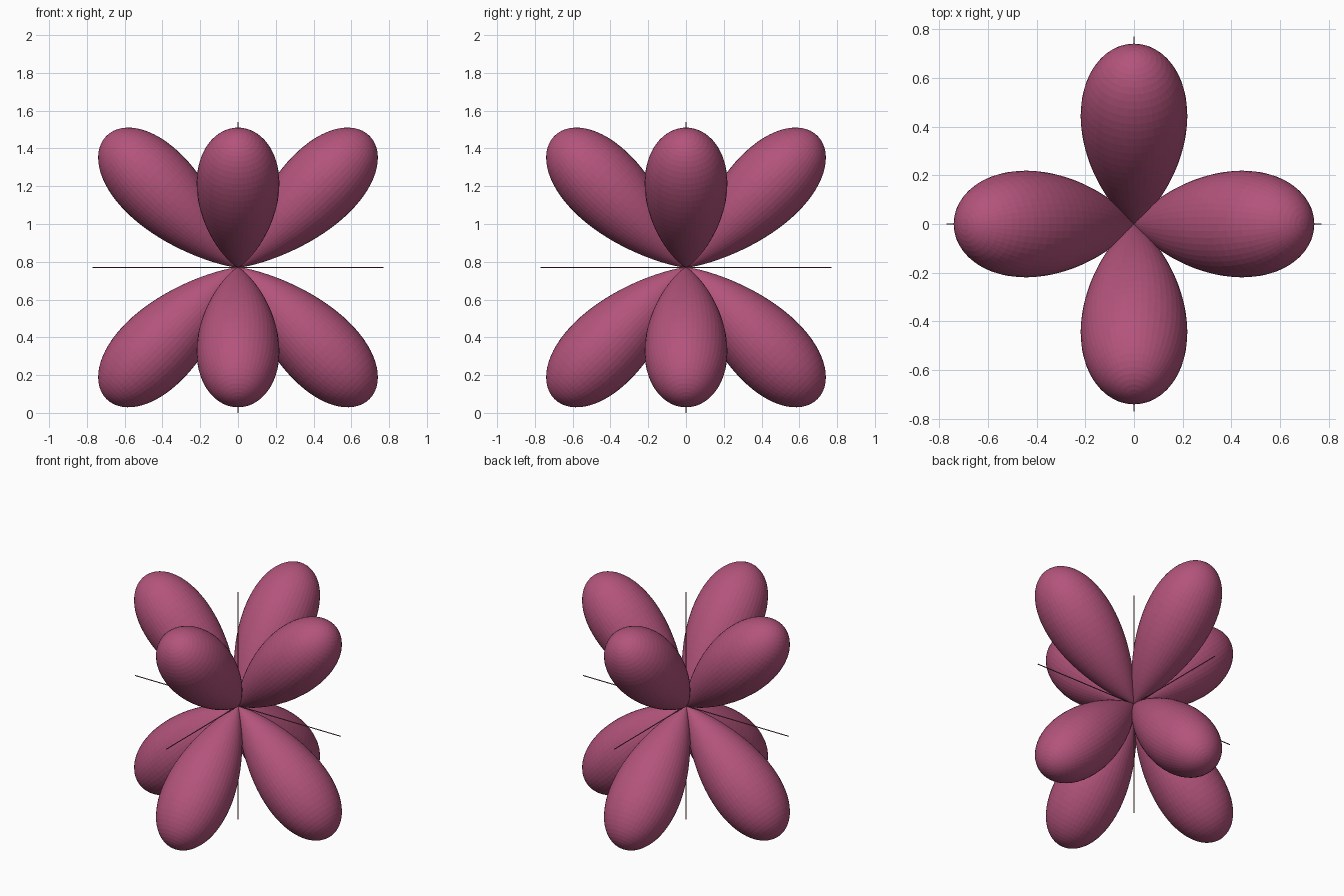
import bpy, bmesh, math
from mathutils import Matrix, Vector

if "Cube" in bpy.data.objects:
    bpy.data.objects.remove(bpy.data.objects["Cube"])

CENTER = Vector((0, 0, 0.77))
LENGTH = 0.985          # lobe length along its axis
R_PLANE, R_SIDE = 0.211, 0.219
P = 0.88                # taper exponent of the teardrop
RINGS, SIDES = 36, 48


def material(name, rgb):
    m = bpy.data.materials.new(name)
    m.diffuse_color = (*rgb, 1)
    m.use_nodes = True
    m.node_tree.nodes["Principled BSDF"].inputs["Base Color"].default_value = m.diffuse_color
    return m


def finish(name, bm, mat):
    bmesh.ops.recalc_face_normals(bm, faces=bm.faces)
    me = bpy.data.meshes.new(name)
    bm.to_mesh(me)
    bm.free()
    me.materials.append(mat)
    ob = bpy.data.objects.new(name, me)
    bpy.context.collection.objects.link(ob)
    return ob


def teardrop(t):
    peak = P / (P + 0.5)
    return (t ** P * (1 - t) ** 0.5) / (peak ** P * (1 - peak) ** 0.5)


def lobe(name, azimuth, tilt, mat):
    # teardrop of revolution along z, then leaned outwards and turned
    bm = bmesh.new()
    start = bm.verts.new((0, 0, 0))
    rings = []
    for i in range(1, RINGS):
        t = (1 - math.cos(math.pi * i / RINGS)) / 2
        r = teardrop(t)
        rings.append([bm.verts.new((r * R_PLANE * math.cos(a), r * R_SIDE * math.sin(a), t * LENGTH))
                      for a in (2 * math.pi * k / SIDES for k in range(SIDES))])
    tip = bm.verts.new((0, 0, LENGTH))
    for k in range(SIDES):
        n = (k + 1) % SIDES
        bm.faces.new((start, rings[0][n], rings[0][k]))
        bm.faces.new((tip, rings[-1][k], rings[-1][n]))
        for a, b in zip(rings, rings[1:]):
            bm.faces.new((a[k], a[n], b[n], b[k]))
    bm.transform(Matrix.Translation(CENTER) @ Matrix.Rotation(azimuth, 4, 'Z')
                 @ Matrix.Rotation(tilt, 4, 'Y'))
    return finish(name, bm, mat)


def axis_rod(name, rotation, mat):
    bm = bmesh.new()
    bmesh.ops.create_cone(bm, cap_ends=True, segments=12, radius1=0.003, radius2=0.003,
                          depth=1.54, matrix=Matrix.Translation(CENTER) @ rotation)
    return finish(name, bm, mat)


pink = material("lobe_pink", (0.45, 0.088, 0.2))
brown = material("axis_brown", (0.2, 0.08, 0.07))

# eight lobes: four leaning up, four leaning down
for q, side in enumerate(("right", "back", "left", "front")):
    lobe(f"upper_lobe_{side}", q * math.pi / 2, math.radians(45), pink)
    lobe(f"lower_lobe_{side}", q * math.pi / 2, math.radians(135), pink)

# three thin axis rods
axis_rod("axis_x", Matrix.Rotation(math.pi / 2, 4, 'Y'), brown)
axis_rod("axis_y", Matrix.Rotation(math.pi / 2, 4, 'X'), brown)
axis_rod("axis_z", Matrix.Identity(4), brown)
